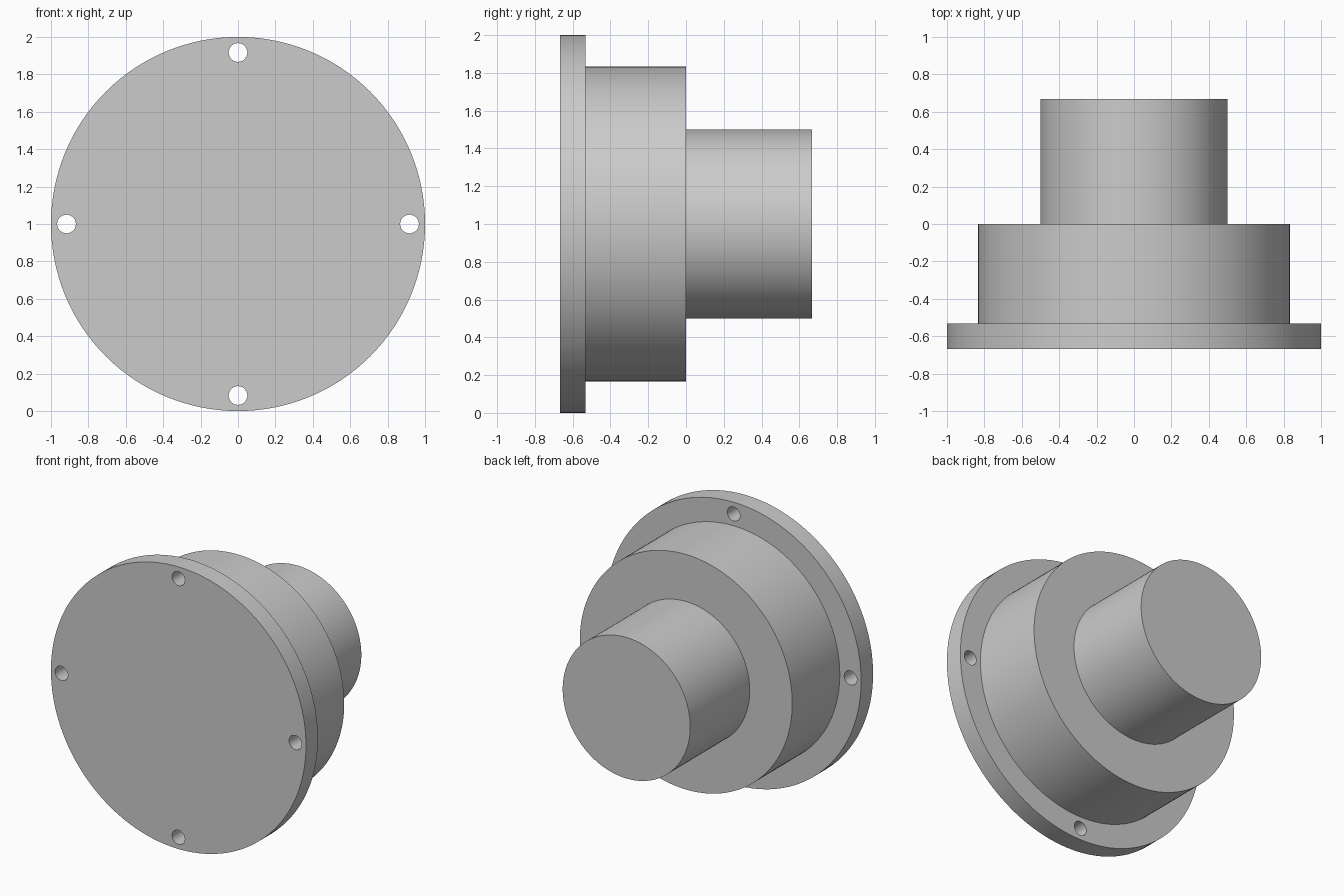
import bpy
import bmesh
import math
from mathutils import Matrix, Vector

cube = bpy.data.objects.get("Cube")
if cube:
    bpy.data.objects.remove(cube, do_unlink=True)

CENTRE = Vector((0, 0, 1))
FRONT, STEP, BACK = -0.667, -0.533, 0.667

grey = bpy.data.materials.new("plain_grey")
grey.use_nodes = True
colour = (0.6, 0.6, 0.6, 1)
grey.diffuse_color = colour
grey.node_tree.nodes["Principled BSDF"].inputs["Base Color"].default_value = colour


def make_object(name, bm):
    mesh = bpy.data.meshes.new(name)
    bmesh.ops.recalc_face_normals(bm, faces=bm.faces)
    bm.to_mesh(mesh)
    bm.free()
    mesh.materials.append(grey)
    obj = bpy.data.objects.new(name, mesh)
    bpy.context.collection.objects.link(obj)
    return obj


# Stepped hub: flange, body and boss turned from one (radius, y) profile
profile = [(0, FRONT), (1, FRONT), (1, STEP), (0.833, STEP),
           (0.833, 0), (0.5, 0), (0.5, BACK), (0, BACK)]
bm = bmesh.new()
verts = [bm.verts.new((r, y, 1)) for r, y in profile]
edges = [bm.edges.new(pair) for pair in zip(verts, verts[1:])]
bmesh.ops.spin(bm, geom=verts + edges, cent=CENTRE, axis=(0, 1, 0),
               angle=math.tau, steps=128)
bmesh.ops.remove_doubles(bm, verts=bm.verts, dist=0.0001)
hub = make_object("flanged_hub", bm)

# Four bolt holes through the flange
bm = bmesh.new()
for i in range(4):
    a = i * math.pi / 2
    place = Vector((math.cos(a), 0, math.sin(a))) * 0.917 + CENTRE
    place.y = (FRONT + STEP) / 2
    bmesh.ops.create_cone(bm, cap_ends=True, segments=32, radius1=0.05,
                          radius2=0.05, depth=0.3,
                          matrix=Matrix.Translation(place) @ Matrix.Rotation(math.pi / 2, 4, "X"))
cutter = make_object("bolt_hole_cutter", bm)
cutter.hide_render = True

cut = hub.modifiers.new("bolt_holes", "BOOLEAN")
cut.operation = "DIFFERENCE"
cut.solver = "EXACT"
cut.object = cutter

bpy.ops.object.select_all(action="DESELECT")
hub.select_set(True)
bpy.context.view_layer.objects.active = hub
bpy.ops.object.modifier_apply(modifier=cut.name)
bpy.data.objects.remove(cutter, do_unlink=True)

# Smooth round walls, crisp rims
bpy.ops.object.shade_smooth_by_angle(angle=math.radians(30))
